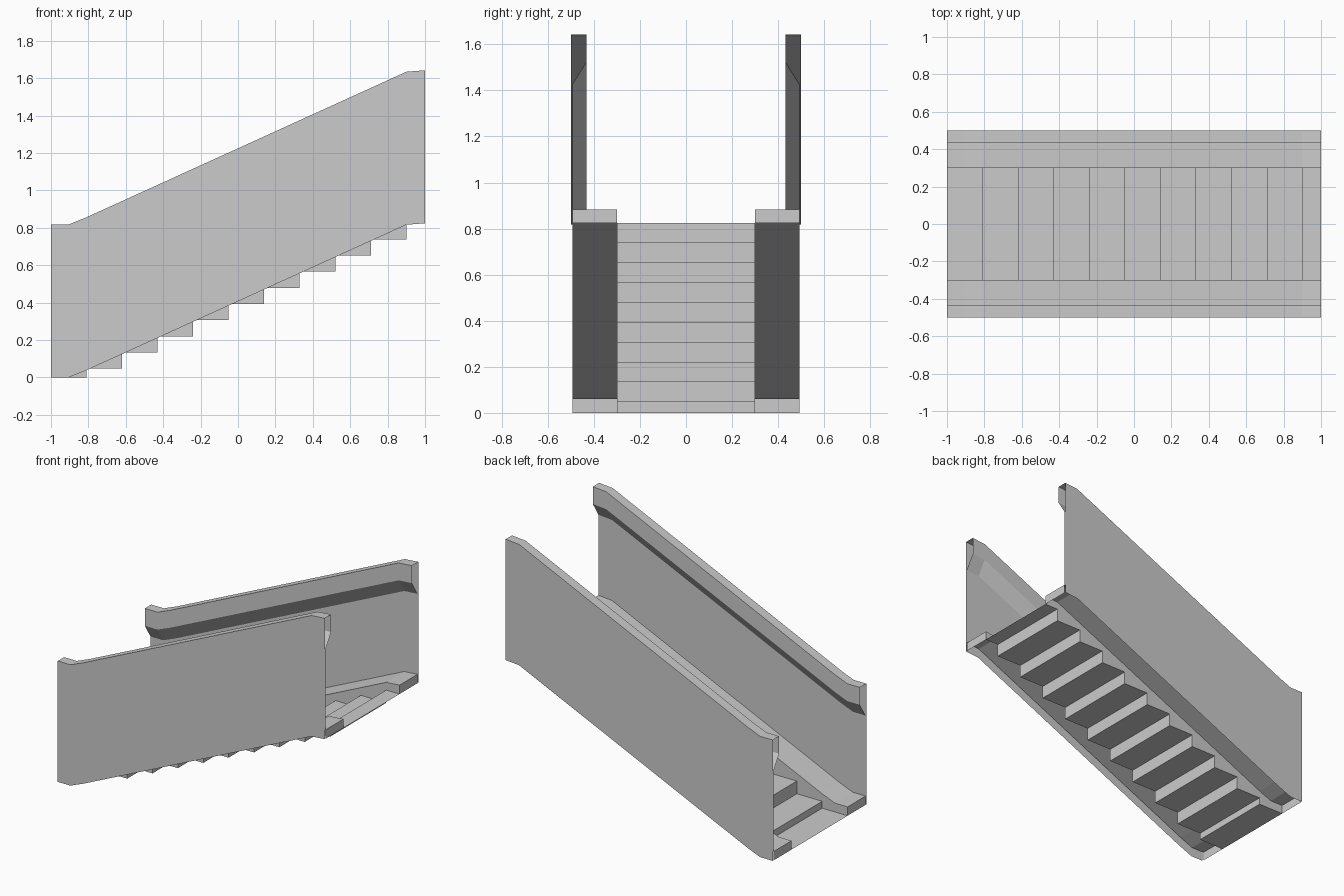
import bpy

if "Cube" in bpy.data.objects:
    bpy.data.objects.remove(bpy.data.objects["Cube"])

# Slope line shared by walls and ledges: (x, z)
BASE = [(-1, 0), (-0.905, 0), (-0.81, 0.038), (0.9, 0.816), (1, 0.824)]
LEDGE_H, LEDGE_IN, WALL_IN = 0.06, 0.30, 0.492


def base_z(x):
    for (x0, z0), (x1, z1) in zip(BASE, BASE[1:]):
        if x <= x1:
            return z0 + (z1 - z0) * (x - x0) / (x1 - x0)
    return BASE[-1][1]


def make(name, verts, faces, mirror=False):
    me = bpy.data.meshes.new(name)
    me.from_pydata(verts, [], faces)
    ob = bpy.data.objects.new(name, me)
    bpy.context.collection.objects.link(ob)
    if mirror:
        m = ob.modifiers.new("Mirror", 'MIRROR')
        m.use_axis = (False, True, False)
    return ob


def sweep(section):
    """Carry an open (y, height) section along the slope line."""
    n = len(section)
    verts = [(x, y, z + h) for x, z in BASE for y, h in section]
    faces = [(i * n + j, i * n + j + 1, (i + 1) * n + j + 1, (i + 1) * n + j)
             for i in range(len(BASE) - 1) for j in range(n - 1)]
    return verts, faces


# Thin side walls with a thick chamfered handrail, open at the ends
wall = [(0.5, 0), (0.5, 0.818), (0.432, 0.818), (0.432, 0.70),
        (WALL_IN, 0.605), (WALL_IN, LEDGE_H)]
make("side_walls", *sweep(wall), mirror=True)

# Steps: zigzag sheet of treads and risers
path = [(-1, 0)]
for k in range(10):
    x = -0.81 + 0.19 * k
    path += [(x, path[-1][1]), (x, 0.047 + 0.0863 * k)]
path.append((1, path[-1][1]))
verts = [(x, y, z) for x, z in path for y in (-LEDGE_IN, LEDGE_IN)]
faces = [(2 * i, 2 * i + 2, 2 * i + 3, 2 * i + 1) for i in range(len(path) - 1)]
make("steps", verts, faces)

# Ledges beside the steps, with end caps and inner skirts down to the treads
verts, faces = sweep([(WALL_IN, LEDGE_H), (LEDGE_IN, LEDGE_H)])


def quad(*pts):
    k = len(verts)
    verts.extend(pts)
    faces.append((k, k + 1, k + 2, k + 3))


for x, flip in ((1, 1), (-1, -1)):
    b = base_z(x)
    t = b + LEDGE_H
    quad(*[(x, LEDGE_IN, b), (x, WALL_IN, b),
           (x, WALL_IN, t), (x, LEDGE_IN, t)][::flip])
for (x0, z0), (x1, z1) in zip(path, path[1:]):
    if x1 > x0:
        cuts = [x0, -0.905, x1] if x0 == -1 else [x0, x1]
        for a, c in zip(cuts, cuts[1:]):
            quad((a, LEDGE_IN, z0), (c, LEDGE_IN, z0),
                 (c, LEDGE_IN, base_z(c) + LEDGE_H),
                 (a, LEDGE_IN, base_z(a) + LEDGE_H))
make("side_ledges", verts, faces, mirror=True)
